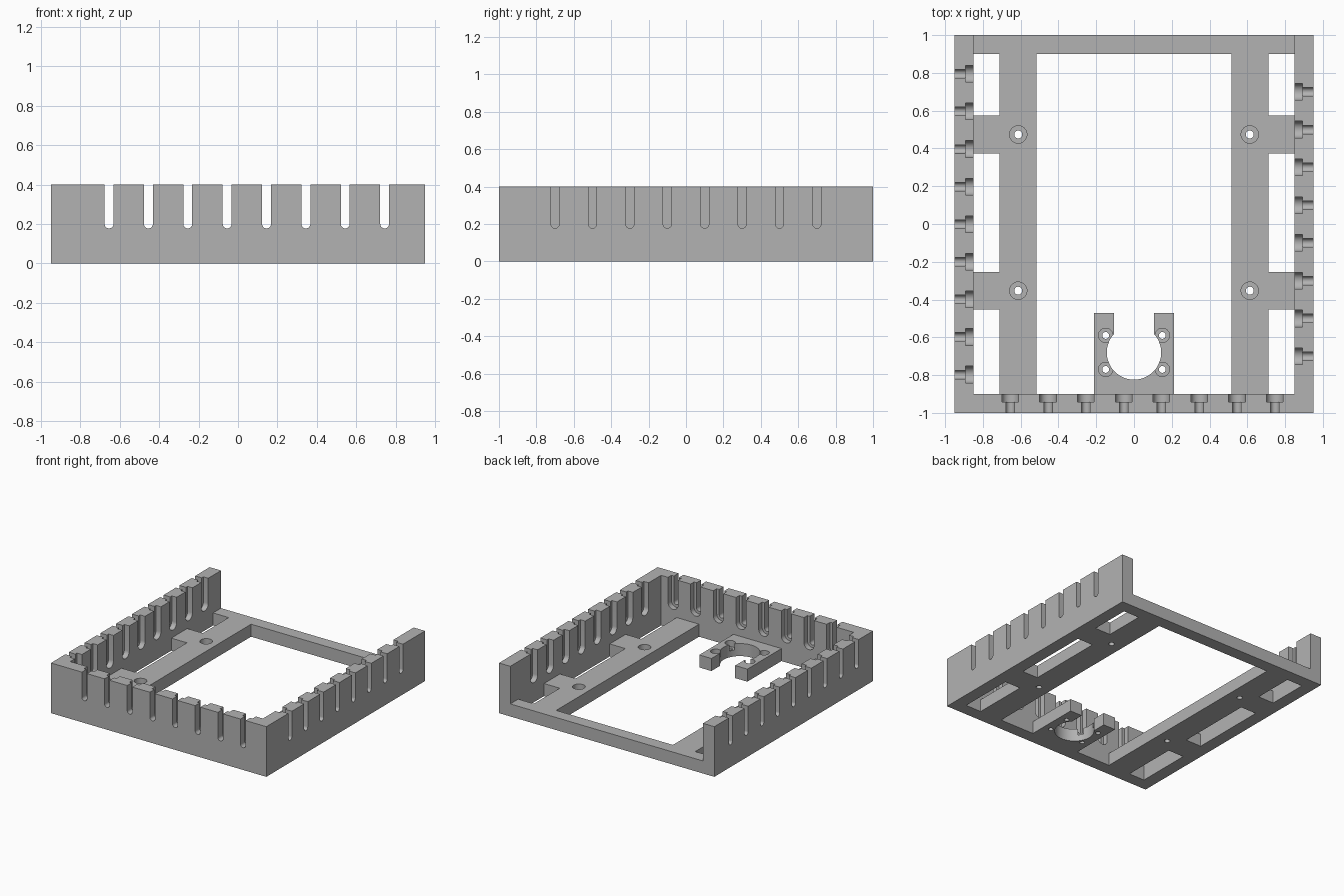
import bpy
import bmesh
from math import sin, cos, acos, pi

cube = bpy.data.objects.get("Cube")
if cube:
    bpy.data.objects.remove(cube, do_unlink=True)

# Main proportions
HALF_X, HALF_Y, HEIGHT = 0.95, 1.0, 0.4
FLOOR, WALL = 0.1, 0.1
INNER_X, INNER_Y = HALF_X - WALL, HALF_Y - WALL

grey = bpy.data.materials.new("plain grey")
grey.use_nodes = True
grey.diffuse_color = (0.45, 0.45, 0.45, 1)
grey.node_tree.nodes["Principled BSDF"].inputs["Base Color"].default_value = grey.diffuse_color


def upright(a, b, depth):
    return (a, b, depth)


def prism(bm, outline, low, high, place=upright):
    """Extrude a flat outline between two depths."""
    bottom = [bm.verts.new(place(a, b, low)) for a, b in outline]
    top = [bm.verts.new(place(a, b, high)) for a, b in outline]
    bm.faces.new(bottom)
    bm.faces.new(top)
    n = len(outline)
    for i in range(n):
        j = (i + 1) % n
        bm.faces.new((bottom[i], bottom[j], top[j], top[i]))


def arc(x, y, radius, start, end, steps):
    return [(x + radius * cos(start + (end - start) * i / steps),
             y + radius * sin(start + (end - start) * i / steps)) for i in range(steps + 1)]


def circle(x, y, radius):
    return arc(x, y, radius, 0, 2 * pi, 40)[:-1]


def rect(x0, x1, y0, y1):
    return [(x0, y0), (x1, y0), (x1, y1), (x0, y1)]


def make(name, bm):
    bmesh.ops.recalc_face_normals(bm, faces=bm.faces[:])
    mesh = bpy.data.meshes.new(name)
    bm.to_mesh(mesh)
    bm.free()
    mesh.materials.append(grey)
    obj = bpy.data.objects.new(name, mesh)
    bpy.context.collection.objects.link(obj)
    return obj


def cut(body, bm):
    """Subtract a set of separate prisms from the body."""
    cutter = make("cutter", bm)
    cutter.hide_render = True
    mod = body.modifiers.new("cut", 'BOOLEAN')
    mod.operation = 'DIFFERENCE'
    mod.solver = 'EXACT'
    mod.object = cutter
    bpy.context.view_layer.objects.active = body
    bpy.ops.object.modifier_apply(modifier=mod.name)
    bpy.data.objects.remove(cutter, do_unlink=True)


# Solid block, hollowed so the back is open above the floor
bm = bmesh.new()
prism(bm, rect(-HALF_X, HALF_X, -HALF_Y, HALF_Y), 0, HEIGHT)
tray = make("slotted_tray", bm)

bm = bmesh.new()
prism(bm, rect(-INNER_X, INNER_X, -INNER_Y, HALF_Y + 0.1), FLOOR, HEIGHT + 0.1)
cut(tray, bm)

# Main floor opening, leaving the round-holed bracket at the front
RADIUS, GAP, CENTRE_Y, TIP_Y = 0.144, 0.105, -0.68, -0.47
BEAM_IN, BEAM_OUT, BRACKET = 0.515, 0.712, 0.212
start = acos(-GAP / RADIUS)
opening = [(-BEAM_IN, INNER_Y), (-BEAM_IN, -INNER_Y), (-BRACKET, -INNER_Y),
           (-BRACKET, TIP_Y), (-GAP, TIP_Y)]
opening += arc(0, CENTRE_Y, RADIUS, start, 3 * pi - start, 40)
opening += [(GAP, TIP_Y), (BRACKET, TIP_Y), (BRACKET, -INNER_Y),
            (BEAM_IN, -INNER_Y), (BEAM_IN, INNER_Y)]
bm = bmesh.new()
prism(bm, opening, -0.1, FLOOR + 0.02)

# Side windows between the cross ribs
RIB_CENTRES, RIB_HALF = (-0.353, 0.474), 0.1
edges = [-INNER_Y]
for c in RIB_CENTRES:
    edges += [c - RIB_HALF, c + RIB_HALF]
edges.append(INNER_Y)
for y0, y1 in zip(edges[::2], edges[1::2]):
    prism(bm, rect(-INNER_X, -BEAM_OUT, y0, y1), -0.1, FLOOR + 0.02)
    prism(bm, rect(BEAM_OUT, INNER_X, y0, y1), -0.1, FLOOR + 0.02)
cut(tray, bm)

# Counterbored screw holes in the beams and the bracket
bores, holes = bmesh.new(), bmesh.new()
for side in (-1, 1):
    for y in RIB_CENTRES:
        prism(bores, circle(side * 0.613, y, 0.046), FLOOR / 2, FLOOR + 0.02)
        prism(holes, circle(side * 0.613, y, 0.021), -0.1, FLOOR + 0.02)
    for y in (CENTRE_Y - 0.09, CENTRE_Y + 0.09):
        prism(bores, circle(side * 0.15, y, 0.038), FLOOR / 2, FLOOR + 0.02)
        prism(holes, circle(side * 0.15, y, 0.018), -0.1, FLOOR + 0.02)
cut(tray, bores)
cut(tray, holes)


# Round-bottomed wall slots, wider on the inner side
def on_front(a, z, depth):
    return (a, depth - HALF_Y, z)


def on_right(a, z, depth):
    return (HALF_X - depth, a, z)


def on_left(a, z, depth):
    return (depth - HALF_X, a, z)


rows = [(on_front, -0.655, 8, 0.2), (on_right, -0.7, 8, 0.2), (on_left, -0.797, 9, 0.199)]
for half_width, near, far in ((0.0225, -0.05, 0.12), (0.044, 0.057, 0.12)):
    bm = bmesh.new()
    for place, first, count, pitch in rows:
        for i in range(count):
            a = first + i * pitch
            outline = arc(a, 0.2, half_width, pi, 2 * pi, 16)
            outline += [(a + half_width, HEIGHT + 0.1), (a - half_width, HEIGHT + 0.1)]
            prism(bm, outline, near, far, place)
    cut(tray, bm)

# Smooth curved walls, keep hard edges
bpy.ops.object.select_all(action='DESELECT')
tray.select_set(True)
bpy.context.view_layer.objects.active = tray
bpy.ops.object.shade_smooth_by_angle(angle=pi / 6)
